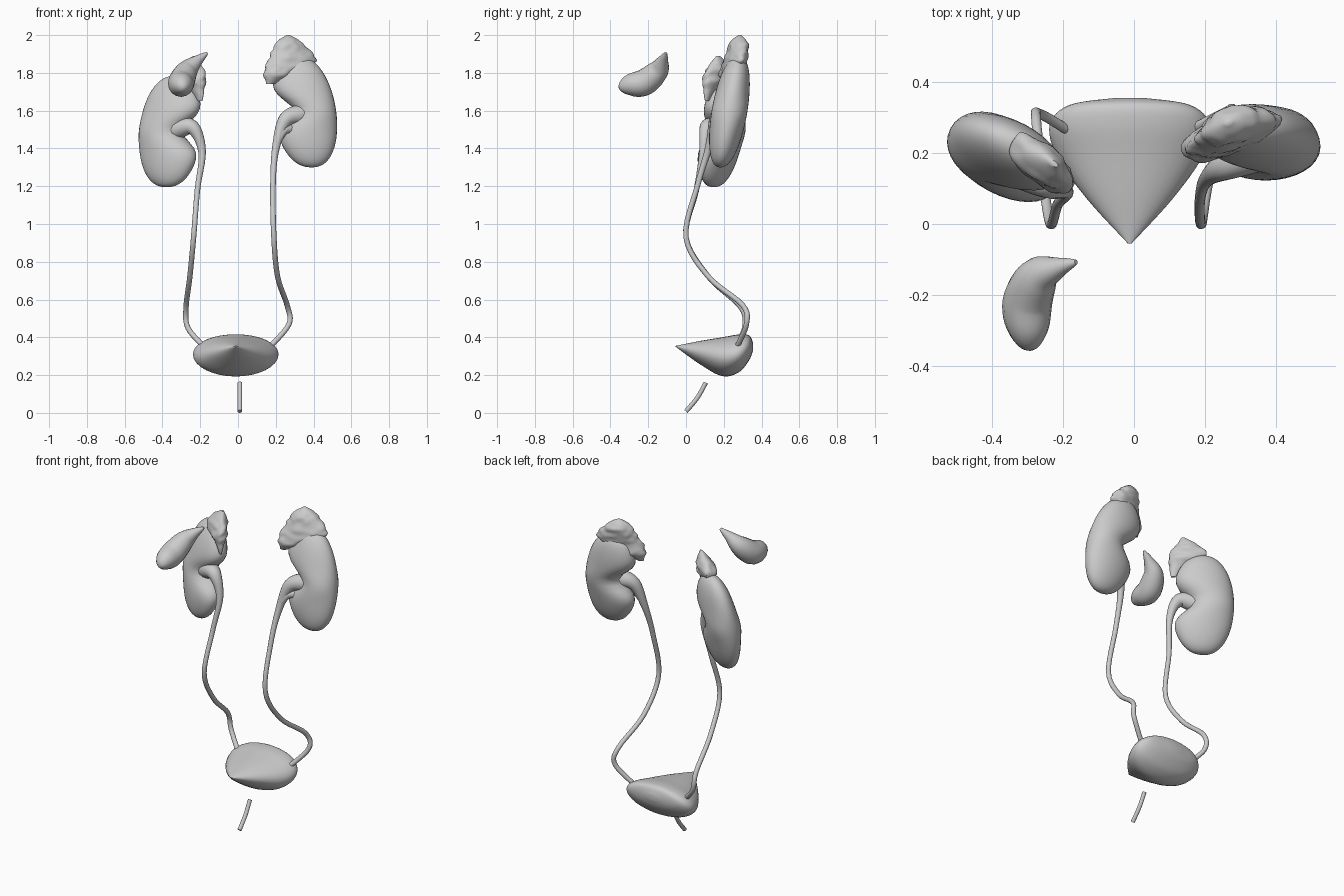
import bpy
import bmesh
import math
from mathutils import Vector, noise

cube = bpy.data.objects.get("Cube")
if cube:
    bpy.data.objects.remove(cube)

# One plain grey for every organ
grey = bpy.data.materials.new("plain grey")
grey.use_nodes = True
grey.diffuse_color = (0.6, 0.6, 0.6, 1)
grey.node_tree.nodes["Principled BSDF"].inputs["Base Color"].default_value = grey.diffuse_color

parts = []


def spline(points, steps=6):
    """Return a smooth run of vectors through the given points."""
    points = [Vector(p) for p in points]
    padded = [points[0]] + points + [points[-1]]
    result = []
    for a, b, c, d in zip(padded, padded[1:], padded[2:], padded[3:]):
        for step in range(steps):
            t = step / steps
            result.append(b + (c - a) * t / 2 + (a * 2 - b * 5 + c * 4 - d) * t * t / 2
                          + (b * 3 - a - c * 3 + d) * t ** 3 / 2)
    return result + [points[-1]]


def loft(name, rings, sides=32, lumps=0.0):
    """Skin a closed surface over elliptical rings given as (centre, axis_u, axis_v)."""
    bm = bmesh.new()
    loops = []
    for centre, u, v in rings:
        loop = []
        for i in range(sides):
            angle = math.tau * i / sides
            offset = u * math.cos(angle) + v * math.sin(angle)
            swell = 1 + lumps * noise.noise((centre + offset) * 30)
            loop.append(bm.verts.new(centre + offset * swell))
        loops.append(loop)
    for low, high in zip(loops, loops[1:]):
        for i in range(sides):
            j = (i + 1) % sides
            bm.faces.new((low[i], low[j], high[j], high[i]))
    bm.faces.new(loops[0][::-1])
    bm.faces.new(loops[-1])
    bmesh.ops.recalc_face_normals(bm, faces=bm.faces)
    mesh = bpy.data.meshes.new(name)
    bm.to_mesh(mesh)
    bm.free()
    mesh.materials.append(grey)
    obj = bpy.data.objects.new(name, mesh)
    bpy.context.collection.objects.link(obj)
    parts.append(obj)


def kidney(name, centre, outward, slant, lean, length=0.295, width=0.17, depth=0.095, notch=0.12):
    """Build an ellipsoid with a notch cut into its inner side, sheared to lean."""
    outward = Vector(outward)
    across = outward.orthogonal().normalized() if outward.z else Vector((-outward.y, outward.x, 0))
    across.normalize()
    count = 30
    rings = []
    for i in range(count + 1):
        angle = math.pi * (i / count - 0.5) * 0.97
        rise = length * math.sin(angle)
        size = math.cos(angle) ** 0.85
        cut = notch * math.exp(-(rise / 0.08) ** 2)
        middle = Vector(centre) + Vector((slant * rise, lean * rise, rise))
        half = width * size * outward.length - cut / 2
        rings.append((middle + outward.normalized() * cut / 2,
                      outward.normalized() * half, across * depth * size))
    loft(name, rings)


def gland(name, turn, stations):
    """Build a flat lumpy cap from level slices (x, y, z, half_width)."""
    along = Vector((math.cos(math.radians(turn)), math.sin(math.radians(turn)), 0))
    across = Vector((-along.y, along.x, 0))
    rings = []
    for x, y, z, half in spline(stations):
        rings.append((Vector((x, y, z)), along * half / along.x, across * min(half * 0.7, 0.05)))
    loft(name, rings, lumps=0.15)


def tube(name, path, radius):
    """Sweep a circle along a path; radius is a rule of the fraction travelled."""
    points = spline(path)
    last = len(points) - 1
    tangents = [(points[min(i + 1, last)] - points[max(i - 1, 0)]).normalized()
                for i in range(last + 1)]
    side = tangents[0].orthogonal().normalized()
    rings = []
    for i, (point, tangent) in enumerate(zip(points, tangents)):
        if i:
            side = tangents[i - 1].rotation_difference(tangent) @ side
        size = radius(i / last)
        rings.append((point, side * size, tangent.cross(side) * size))
    loft(name, rings, sides=16)


# Kidneys: bean shapes with the notch facing the middle
kidney("left_kidney", (0.35, 0.23, 1.595), (1, 0, 0), slant=-0.13, lean=0.16)
kidney("right_kidney", (-0.355, 0.185, 1.49), (-0.95, 0.5, 0), slant=0.08, lean=0.13)

# Adrenal glands: lumpy caps on the kidneys
gland("left_adrenal_gland", 18, [
    (0.17, 0.21, 1.74, 0.02), (0.22, 0.23, 1.8, 0.08), (0.285, 0.26, 1.86, 0.125),
    (0.28, 0.275, 1.92, 0.095), (0.27, 0.28, 1.97, 0.055), (0.265, 0.285, 2, 0.01)])
gland("right_adrenal_gland", -39, [
    (-0.2, 0.11, 1.65, 0.01), (-0.22, 0.13, 1.72, 0.04), (-0.265, 0.17, 1.78, 0.085),
    (-0.25, 0.175, 1.84, 0.055), (-0.225, 0.17, 1.89, 0.01)])


# Ureters: wide funnels at the kidneys, thin tubes down to the bladder
def funnel(fraction):
    return 0.014 + 0.04 * math.exp(-(fraction * 5.5) ** 2)


tube("left_ureter", [
    (0.34, 0.2, 1.58), (0.25, 0.16, 1.55), (0.2, 0.12, 1.4), (0.185, 0.06, 1.2), (0.19, 0, 0.93),
    (0.21, 0.12, 0.72), (0.26, 0.3, 0.57), (0.27, 0.32, 0.47), (0.17, 0.27, 0.35)], funnel)
tube("right_ureter", [
    (-0.33, 0.16, 1.5), (-0.24, 0.11, 1.51), (-0.19, 0.09, 1.38), (-0.215, 0.055, 1.18),
    (-0.235, 0, 0.93), (-0.255, 0.12, 0.72), (-0.275, 0.29, 0.56), (-0.265, 0.31, 0.45),
    (-0.18, 0.26, 0.35)], funnel)

# Lower branch that joins the left ureter to its kidney notch
tube("left_lower_branch", [(0.32, 0.2, 1.49), (0.25, 0.15, 1.5), (0.21, 0.13, 1.44)],
     lambda fraction: 0.028 - 0.008 * fraction)

# Bladder: pointed at the front, broad and rounded at the back (y, half_width, low, high)
bladder = spline([
    (-0.055, 0.005, 0.35, 0.355), (0.07, 0.12, 0.26, 0.38), (0.19, 0.205, 0.195, 0.4),
    (0.28, 0.225, 0.215, 0.415), (0.335, 0.17, 0.28, 0.41), (0.355, 0.04, 0.33, 0.37)])
loft("bladder", [(Vector((-0.012, y, (low + high) / 2)), Vector((half, 0, 0)),
                  Vector((0, 0, (high - low) / 2))) for y, half, low, high in bladder])

# Gallbladder: pear-shaped pouch with a curled neck
tube("gallbladder", [
    (-0.163, -0.107, 1.905), (-0.22, -0.125, 1.86), (-0.27, -0.15, 1.81),
    (-0.3, -0.22, 1.75), (-0.297, -0.3, 1.735), (-0.29, -0.355, 1.72)],
    lambda fraction: 0.007 + 0.063 * abs(math.sin(math.pi * fraction ** 1.4)) ** 0.8)

# Urethra: short bent tube with flat ends
tube("urethra", [(0.01, 0.105, 0.16), (0.01, 0.06, 0.08), (0.01, 0, 0.008)],
     lambda fraction: 0.012)

# Smooth shading with crisp tube ends
bpy.ops.object.select_all(action="DESELECT")
for part in parts:
    part.select_set(True)
bpy.context.view_layer.objects.active = parts[0]
bpy.ops.object.shade_smooth_by_angle(angle=math.radians(50))
